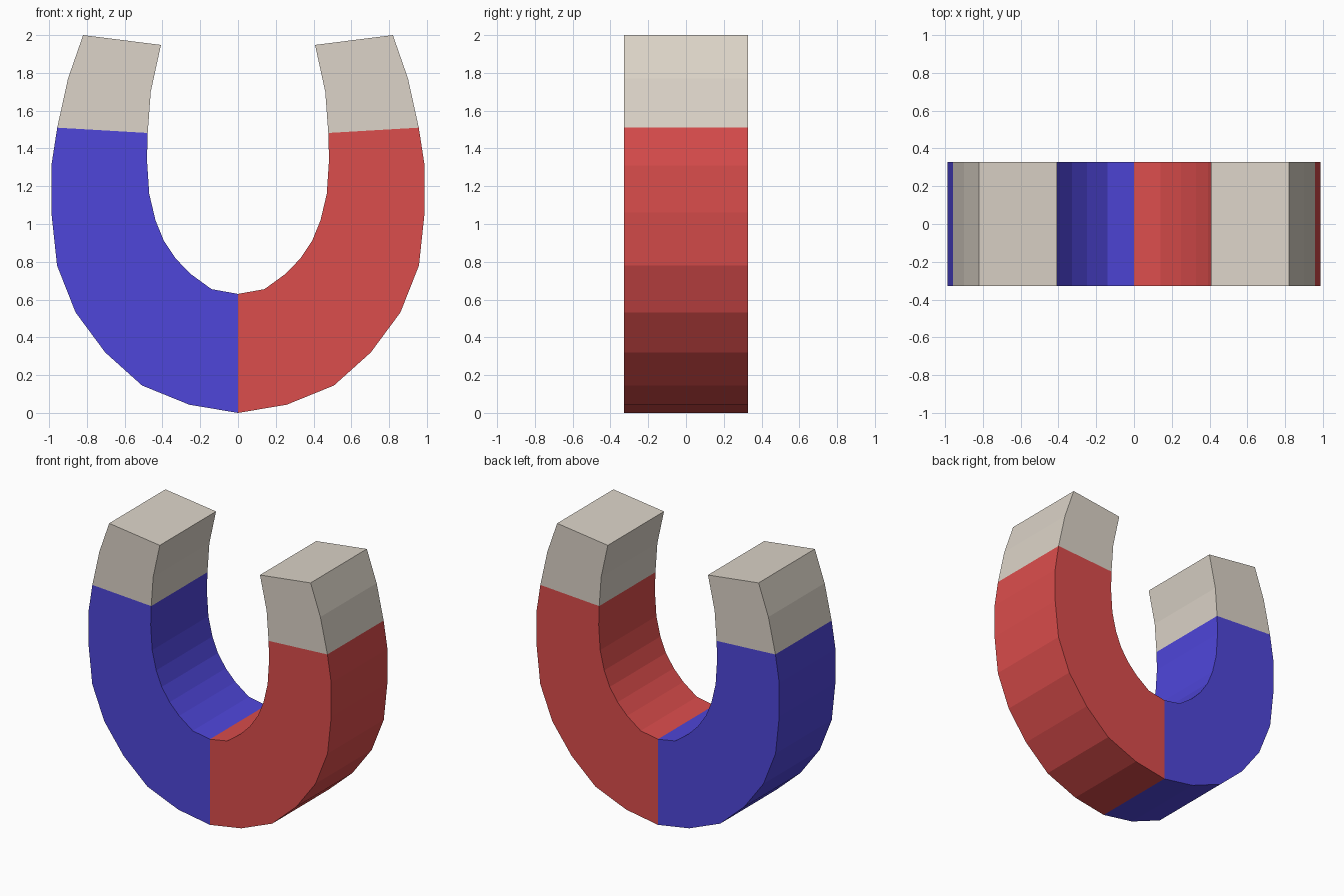
import bpy, bmesh

if "Cube" in bpy.data.objects:
    bpy.data.objects.remove(bpy.data.objects["Cube"])

DEPTH = 0.327
# Right half of the horseshoe, bottom centre to tip: (outer x, z), (inner x, z)
RIGHT = [
    ((0.0, 0.0), (0.0, 0.63)), ((0.257, 0.043), (0.14, 0.655)),
    ((0.508, 0.145), (0.25, 0.735)), ((0.703, 0.32), (0.328, 0.815)),
    ((0.86, 0.532), (0.392, 0.91)), ((0.958, 0.78), (0.437, 1.02)),
    ((0.988, 1.06), (0.47, 1.16)), ((0.988, 1.31), (0.482, 1.34)),
    ((0.957, 1.51), (0.478, 1.482)), ((0.9, 1.77), (0.462, 1.70)),
    ((0.82, 2.0), (0.408, 1.948)),
]
TIP_START = 8  # station where the bare metal begins


def material(name, rgb):
    def linear(c):
        c /= 255
        return c / 12.92 if c <= 0.04045 else ((c + 0.055) / 1.055) ** 2.4
    m = bpy.data.materials.new(name)
    m.diffuse_color = (*[linear(c) for c in rgb], 1)
    m.use_nodes = True
    m.node_tree.nodes["Principled BSDF"].inputs["Base Color"].default_value = m.diffuse_color
    return m


mats = [material("red paint", (219, 77, 76)),
        material("blue paint", (79, 70, 218)),
        material("bare metal", (220, 212, 200))]

# Full sweep, from left tip round to right tip
left = [((-o[0], o[1]), (-i[0], i[1])) for o, i in RIGHT[:0:-1]]
stations = left + RIGHT
centre = len(left)

bm = bmesh.new()
rings = []
for o, i in stations:
    rings.append([bm.verts.new((p[0], y, p[1])) for p, y in
                  ((o, -DEPTH), (i, -DEPTH), (i, DEPTH), (o, DEPTH))])

# Body: one band of four faces per station, coloured by side and by reach
for n, (a, b) in enumerate(zip(rings, rings[1:])):
    reach = n - centre if n >= centre else centre - 1 - n
    colour = 2 if reach >= TIP_START else (0 if n >= centre else 1)
    for k in range(4):
        j = (k + 1) % 4
        bm.faces.new((a[k], a[j], b[j], b[k])).material_index = colour

# Pole end caps
for ring in (rings[0], rings[-1]):
    bm.faces.new(ring).material_index = 2

bmesh.ops.recalc_face_normals(bm, faces=bm.faces)
mesh = bpy.data.meshes.new("horseshoe_magnet")
bm.to_mesh(mesh)
bm.free()
for m in mats:
    mesh.materials.append(m)
bpy.context.collection.objects.link(bpy.data.objects.new("horseshoe_magnet", mesh))
